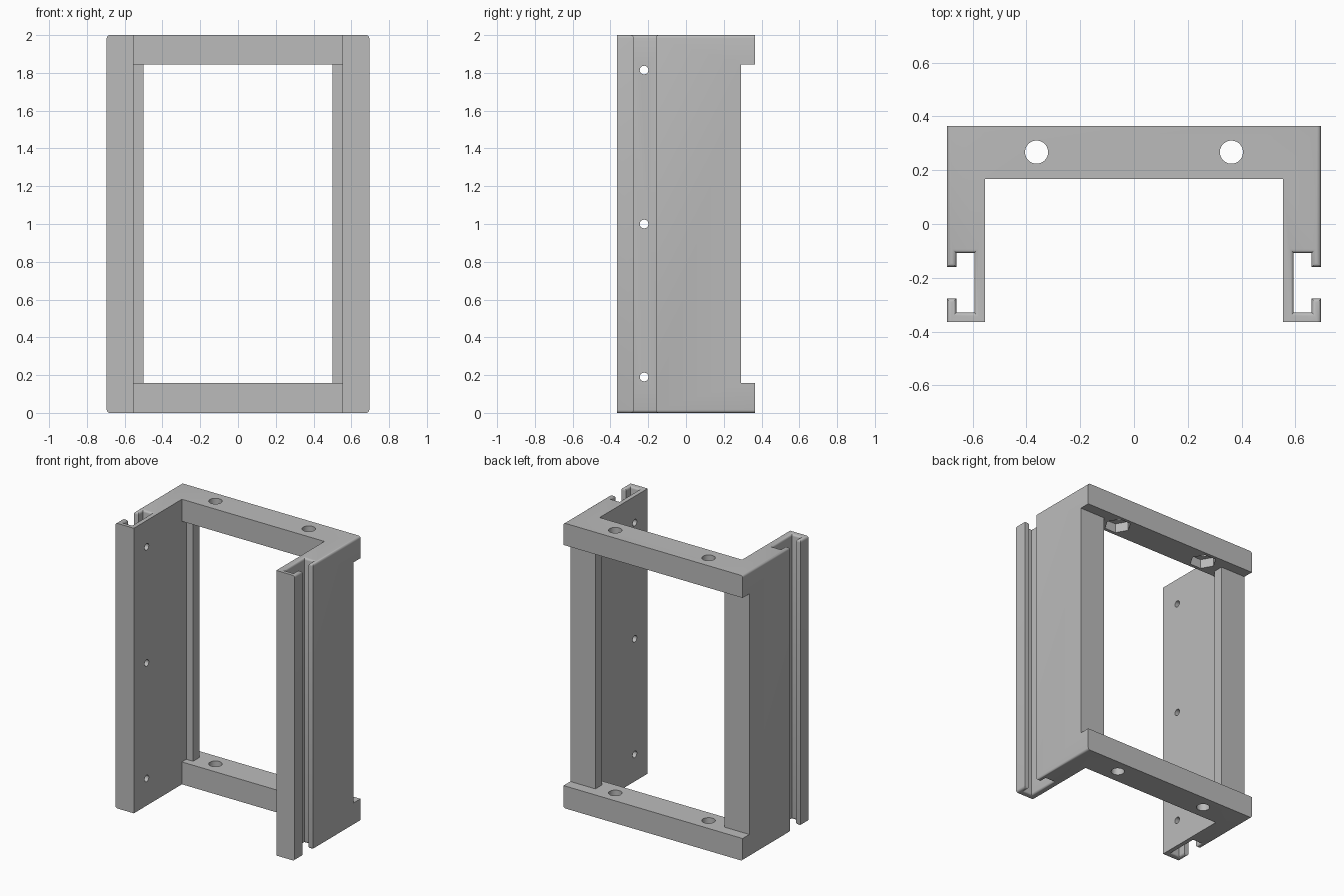
import bpy, bmesh, math

cube = bpy.data.objects.get("Cube")
if cube:
    bpy.data.objects.remove(cube, do_unlink=True)

H, OUT, INN = 2.0, 0.695, 0.553
BACK, FRONT, BAR = 0.365, -0.365, 0.168     # BAR: front face of the cross bars
LOW, HIGH = 0.157, 1.845                    # inner faces of the cross bars

grey = bpy.data.materials.new("plain grey")
grey.use_nodes = True
colour = (0.5, 0.5, 0.5, 1)
grey.diffuse_color = colour
grey.node_tree.nodes["Principled BSDF"].inputs["Base Color"].default_value = colour


def finish(bm, name):
    bmesh.ops.recalc_face_normals(bm, faces=bm.faces[:])
    mesh = bpy.data.meshes.new(name)
    bm.to_mesh(mesh)
    bm.free()
    mesh.materials.append(grey)
    ob = bpy.data.objects.new(name, mesh)
    bpy.context.collection.objects.link(ob)
    return ob


def box(name, x, y, z):
    bm = bmesh.new()
    bmesh.ops.create_cube(bm, size=1)
    for v in bm.verts:
        for i, (a, b) in enumerate((x, y, z)):
            v.co[i] = b if v.co[i] > 0 else a
    return finish(bm, name)


def prism(name, sides, radius, depth, location, along_x=False):
    bpy.ops.mesh.primitive_cylinder_add(vertices=sides, radius=radius, depth=depth, location=location)
    ob = bpy.context.object
    ob.name = name
    if along_x:
        ob.rotation_euler.y = math.pi / 2
    else:
        ob.rotation_euler.z = math.radians(30)   # hexagon points face sideways
    return ob


def cut(target, cutter):
    cutter.hide_render = True
    bpy.context.view_layer.objects.active = target
    mod = target.modifiers.new("cut", 'BOOLEAN')
    mod.operation, mod.solver, mod.object = 'DIFFERENCE', 'EXACT', cutter
    bpy.ops.object.modifier_apply(modifier=mod.name)
    bpy.data.objects.remove(cutter, do_unlink=True)


# U-shaped plan with a T-slot in the outside of each arm
outside = [(OUT, BACK), (OUT, -0.16), (0.66, -0.16), (0.66, -0.108), (0.593, -0.108),
           (0.593, -0.329), (0.66, -0.329), (0.66, -0.277), (OUT, -0.277), (OUT, FRONT)]
half = outside + [(INN, FRONT), (INN, BAR)]
plan = half + [(-x, y) for x, y in reversed(half)]

bm = bmesh.new()
base = bm.faces.new([bm.verts.new((x, y, 0)) for x, y in plan])
top = bmesh.ops.extrude_face_region(bm, geom=[base], use_keep_orig=True)
bmesh.ops.translate(bm, vec=(0, 0, H), verts=[g for g in top["geom"] if isinstance(g, bmesh.types.BMVert)])
bmesh.ops.recalc_face_normals(bm, faces=bm.faces[:])

# Rounded end edges along the outer walls and the slots
rounded = [e for e in bm.edges
           if abs(e.verts[0].co.z - e.verts[1].co.z) < 0.01
           and all(abs(v.co.x) > INN + 0.01 for v in e.verts)
           and e.verts[0].co.x * e.verts[1].co.x > 0]
bmesh.ops.bevel(bm, geom=rounded, offset=0.015, offset_type='OFFSET', segments=4,
                profile=0.5, affect='EDGES', clamp_overlap=True)
frame = finish(bm, "mounting_frame")

# Window between the bars, stepped to leave a lip on each side, and the back recess
cut(frame, box("lip_cutter", (-INN, INN), (0.1, 0.217), (LOW, HIGH)))
cut(frame, box("window_cutter", (-0.5, 0.5), (0.1, 0.6), (LOW, HIGH)))
cut(frame, box("recess_cutter", (-1, 1), (0.29, 0.6), (LOW, HIGH)))

for side in (-1, 1):
    # Bolt holes through both bars, with nut pockets under the top bar
    x, y = side * 0.362, 0.267
    for z in (LOW / 2, (HIGH + H) / 2):
        cut(frame, prism("bolt_hole_cutter", 32, 0.043, 0.3, (x, y, z)))
    cut(frame, prism("nut_pocket_cutter", 6, 0.088, 0.13, (x, y, HIGH)))
    # Screw holes through the slot walls
    for z in (0.19, 1.0, 1.815):
        cut(frame, prism("screw_hole_cutter", 24, 0.023, 0.06, (side * 0.574, -0.222, z), True))

bpy.ops.object.select_all(action='DESELECT')
frame.select_set(True)
bpy.context.view_layer.objects.active = frame
bpy.ops.object.shade_smooth_by_angle(angle=math.radians(30))
